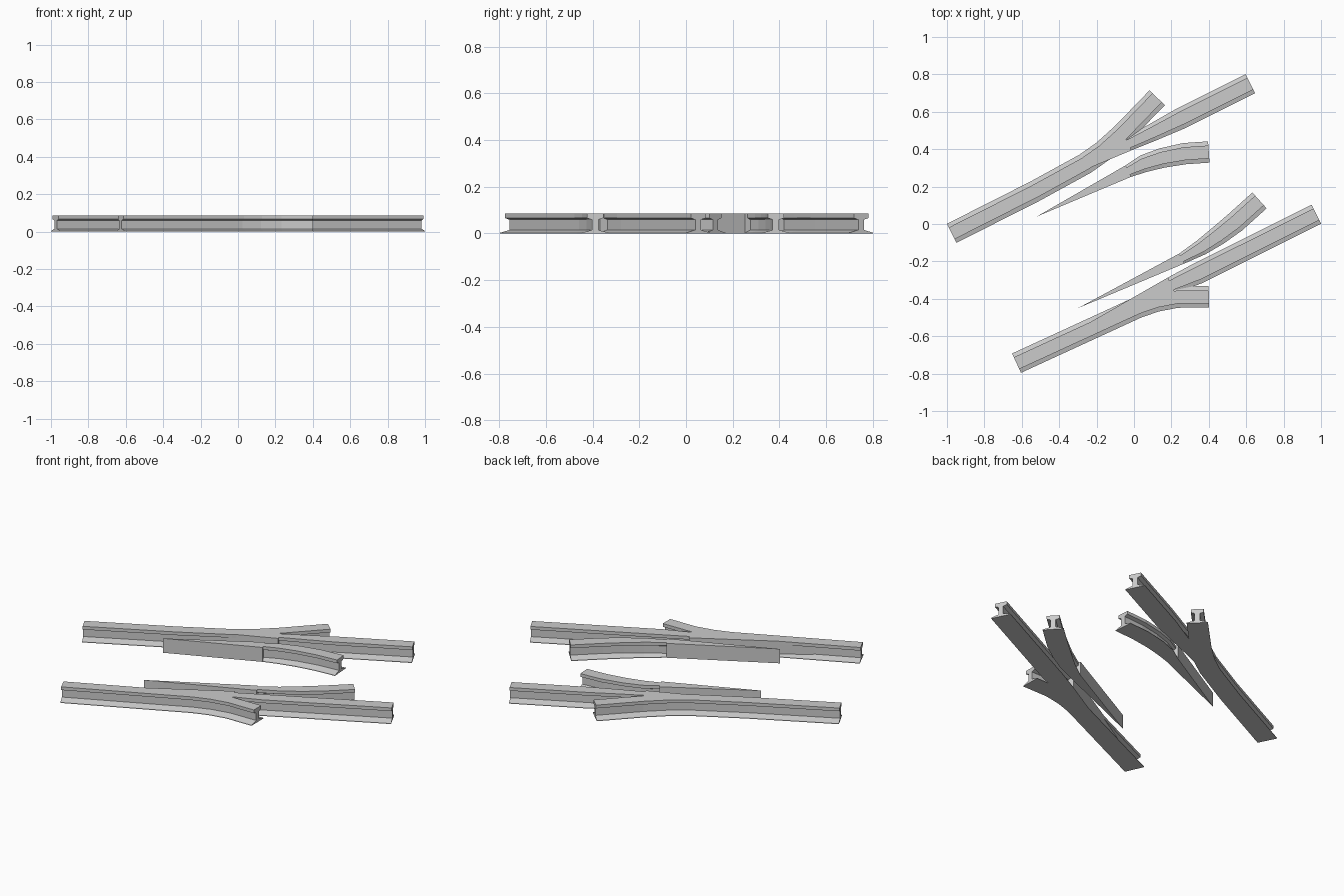
import bpy, bmesh
from mathutils import Vector

if "Cube" in bpy.data.objects:
    bpy.data.objects.remove(bpy.data.objects["Cube"])

H = 0.085
# Rail half profile: (fraction of the foot half width, height), foot to head
HALF = [(1.0, 0.0), (1.0, 0.003), (0.24, 0.015), (0.24, 0.059), (0.61, 0.066), (0.61, H)]
PROFILE = HALF + [(-u, z) for u, z in reversed(HALF)]
W = 0.057


def rail(name, path, tip=None):
    """Sweep the rail profile along (x, y, half width) points; tip adds a planed point."""
    bm = bmesh.new()
    pts = [Vector(p[:2]) for p in path]
    rings = []
    for i, p in enumerate(pts):
        a = (p - pts[i - 1]).normalized() if i else (pts[1] - p).normalized()
        b = (pts[i + 1] - p).normalized() if i < len(pts) - 1 else a
        t = (a + b).normalized()
        n = Vector((-t.y, t.x)) / max(t.dot(a), 0.5)
        if i == 0:
            n0 = n
        rings.append([bm.verts.new((p.x + n.x * u * path[i][2],
                                    p.y + n.y * u * path[i][2], z)) for u, z in PROFILE])
    count = len(PROFILE)
    for r, s in zip(rings, rings[1:]):
        for k in range(count):
            m = (k + 1) % count
            bm.faces.new((r[k], r[m], s[m], s[k]))
    bm.faces.new(rings[0])
    bm.faces.new(rings[-1])
    # Solid tapered blade in front of the first section
    if tip:
        outline = [Vector(tip), pts[0] - n0 * path[0][2], pts[0] + n0 * path[0][2]]
        low = [bm.verts.new((q.x, q.y, 0)) for q in outline]
        top = [bm.verts.new((q.x, q.y, H)) for q in outline]
        bm.faces.new(low)
        bm.faces.new(top)
        for k in range(3):
            m = (k + 1) % 3
            bm.faces.new((low[k], low[m], top[m], top[k]))
    bmesh.ops.recalc_face_normals(bm, faces=bm.faces)
    mesh = bpy.data.meshes.new(name)
    bm.to_mesh(mesh)
    bm.free()
    bpy.context.collection.objects.link(bpy.data.objects.new(name, mesh))


# Outer rails that run through and bend away
rail("left_stock_rail", [(-0.975, -0.05, W), (-0.53, 0.175, W), (-0.262, 0.322, W),
                         (-0.165, 0.39, W), (-0.06, 0.485, W), (0.124, 0.675, W)])
rail("right_stock_rail", [(-0.628, -0.744, W), (0.02, -0.446, W), (0.12, -0.412, W),
                          (0.23, -0.391, W), (0.4, -0.389, W)])

# Straight route blades
rail("left_straight_blade", [(-0.03, 0.428, 0.038), (0.1, 0.49, 0.047), (0.25, 0.564, W),
                             (0.622, 0.75, W)], (-0.55, 0.17))
rail("right_straight_blade", [(0.2, -0.327, 0.045), (0.34, -0.265, W), (0.975, 0.052, W)],
     (-0.4, -0.62))

# Diverging route blades
rail("right_branch_blade", [(-0.03, 0.283, 0.034), (0.05, 0.322, 0.047), (0.15, 0.353, 0.053),
                            (0.27, 0.376, W), (0.4, 0.385, W)], (-0.52, 0.04))
rail("left_branch_blade", [(0.255, -0.185, 0.03), (0.36, -0.125, 0.043), (0.45, -0.062, 0.052),
                           (0.54, 0.008, W), (0.671, 0.126, W)], (-0.3, -0.45))
